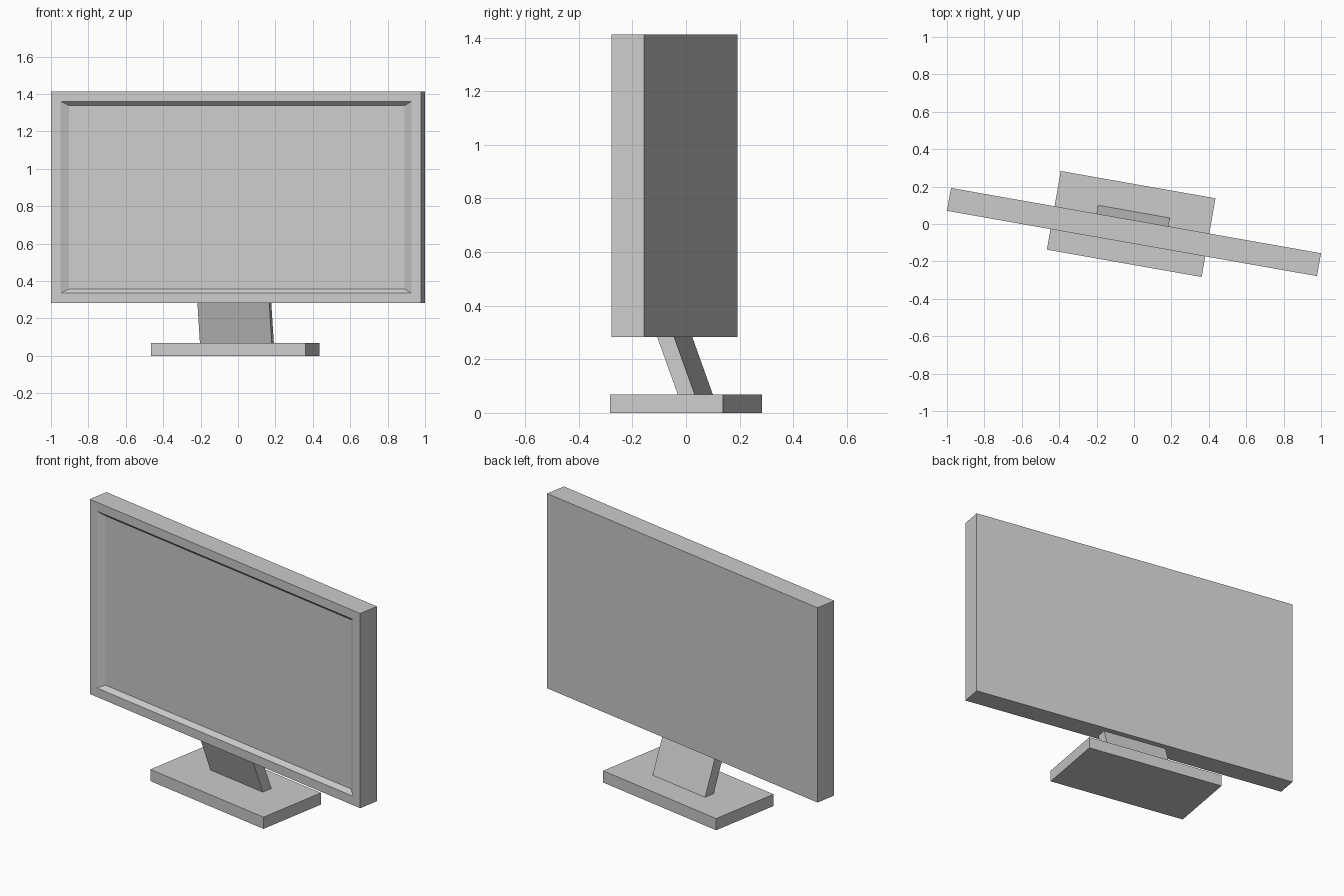
import bpy, bmesh, math
from mathutils import Vector

if "Cube" in bpy.data.objects:
    bpy.data.objects.remove(bpy.data.objects["Cube"])

TURN = math.radians(-10)   # the whole monitor is swivelled


def box_mesh(size):
    bm = bmesh.new()
    bmesh.ops.create_cube(bm, size=1)
    bmesh.ops.scale(bm, vec=size, verts=bm.verts)
    return bm


def add_part(name, bm, location):
    bmesh.ops.recalc_face_normals(bm, faces=bm.faces)
    mesh = bpy.data.meshes.new(name)
    bm.to_mesh(mesh)
    bm.free()
    obj = bpy.data.objects.new(name, mesh)
    obj.location = location
    obj.rotation_euler.z = TURN
    bpy.context.collection.objects.link(obj)
    return obj


# Base plate
add_part("base", box_mesh((0.84, 0.427, 0.068)), (-0.015, 0, 0.034))

# Leaning neck: box with its top sheared toward the front
neck_h = 0.217
bm = box_mesh((0.39, 0.064, neck_h))
top = [v for v in bm.verts if v.co.z > 0]
bmesh.ops.translate(bm, vec=(0, -neck_h * math.tan(math.radians(20)), 0), verts=top)
add_part("neck", bm, (-0.006, 0.035, 0.068 + neck_h / 2))

# Screen housing with a tapered recess in the front face
bm = box_mesh((2.009, 0.124, 1.129))
front = min(bm.faces, key=lambda f: f.calc_center_median().y)
bmesh.ops.inset_region(bm, faces=[front], thickness=0.052, use_even_offset=True)
panel = bmesh.ops.extrude_discrete_faces(bm, faces=[front])["faces"][0]
for v in panel.verts:
    v.co = Vector((v.co.x * 0.957, v.co.y + 0.024, v.co.z * 0.957))
add_part("screen", bm, (0, -0.043, 0.8475))
